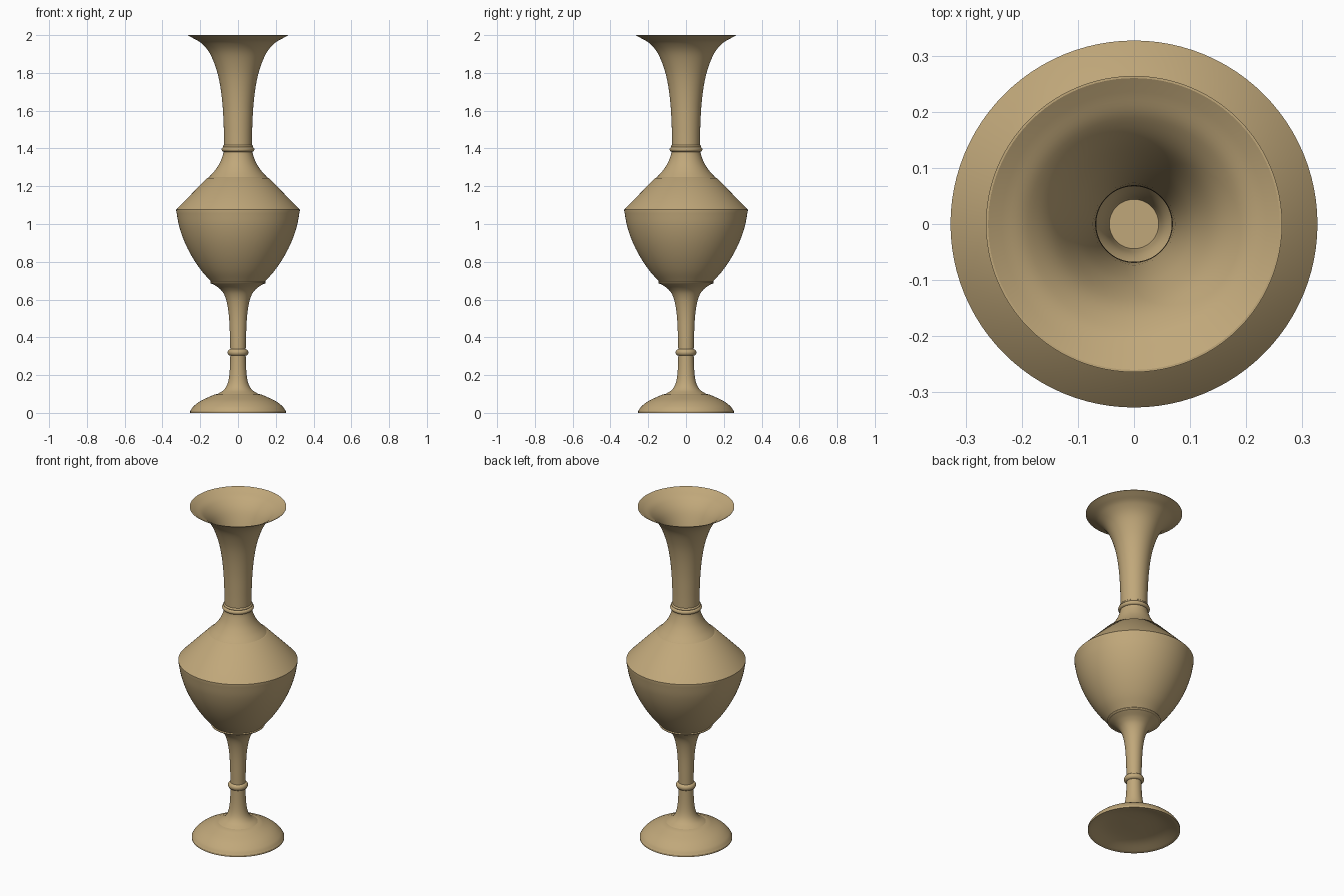
import bpy
import bmesh
import math
from mathutils import Vector

cube = bpy.data.objects.get("Cube")
if cube:
    bpy.data.objects.remove(cube, do_unlink=True)

SEGMENTS = 96
WALL = 0.006

clay = bpy.data.materials.new("tan_clay")
clay.use_nodes = True
TAN = (0.53, 0.39, 0.195, 1)
clay.diffuse_color = TAN
clay.node_tree.nodes["Principled BSDF"].inputs["Base Color"].default_value = TAN


def smooth(points, steps=6):
    """Pass a rounded curve through (radius, height) points."""
    p = [Vector(q) for q in points]
    p = [2 * p[0] - p[1]] + p + [2 * p[-1] - p[-2]]
    out = []
    for a, b, c, d in zip(p, p[1:], p[2:], p[3:]):
        for i in range(steps):
            t = i / steps
            out.append((2 * b + (c - a) * t + (2 * a - 5 * b + 4 * c - d) * t ** 2
                        + (3 * b - a - 3 * c + d) * t ** 3) / 2)
    return [tuple(v) for v in out] + [tuple(points[-1])]


def lathe(name, profile):
    """Spin a profile, listed bottom to top for an outer face, around z."""
    bm = bmesh.new()
    rings = []
    for r, z in profile:
        if r < 1e-6:
            rings.append([bm.verts.new((0, 0, z))] * SEGMENTS)
        else:
            angles = [math.tau * i / SEGMENTS for i in range(SEGMENTS)]
            rings.append([bm.verts.new((r * math.cos(a), r * math.sin(a), z)) for a in angles])
    for low, high in zip(rings, rings[1:]):
        for i in range(SEGMENTS):
            j = (i + 1) % SEGMENTS
            bm.faces.new(list(dict.fromkeys((low[i], low[j], high[j], high[i]))))
    mesh = bpy.data.meshes.new(name)
    bm.to_mesh(mesh)
    bm.free()
    mesh.materials.append(clay)
    obj = bpy.data.objects.new(name, mesh)
    bpy.context.collection.objects.link(obj)
    bpy.ops.object.select_all(action="DESELECT")
    obj.select_set(True)
    bpy.context.view_layer.objects.active = obj
    bpy.ops.object.shade_smooth_by_angle(angle=math.radians(30))
    return obj


def bead(name, r, z, width, height):
    """Rounded ring wrapped around a stem of radius r."""
    arc = [math.pi * (i / 10 - 0.5) for i in range(11)]
    lathe(name, [(r + width * math.cos(a), z + height / 2 * math.sin(a)) for a in arc])


# Foot: hollowed underside, thin rim, domed top with a small step
underside = smooth([(0, 0.035), (0.1, 0.033), (0.17, 0.024), (0.245, 0)])
dome = smooth([(0.253, 0.01), (0.235, 0.035), (0.195, 0.065), (0.125, 0.097)])
lathe("foot", underside + [(0.253, 0)] + dome + [(0.108, 0.1)])

# Stem: flares into the foot and into the bowl
lathe("stem", smooth([(0.108, 0.1), (0.075, 0.122), (0.055, 0.155), (0.045, 0.21),
                      (0.041, 0.3), (0.042, 0.38), (0.047, 0.5), (0.058, 0.58),
                      (0.075, 0.63), (0.1, 0.66), (0.138, 0.685)]))
bead("stem_bead", 0.04, 0.32, 0.015, 0.035)
bead("bowl_base_bead", 0.135, 0.69, 0.012, 0.014)

# Bowl and shoulder with a sharp widest edge
bowl = smooth([(0.14, 0.692), (0.195, 0.755), (0.245, 0.83), (0.285, 0.91),
               (0.312, 0.99), (0.327, 1.07)])
shoulder = [(0.327, 1.076), (0.164, 1.243)]
throat = smooth([(0.157, 1.245), (0.125, 1.28), (0.098, 1.32), (0.08, 1.365), (0.074, 1.4)])
lathe("bowl", bowl + shoulder + throat)

# Collar between bowl and neck
bead("collar", 0.073, 1.395, 0.014, 0.026)
bead("collar_top", 0.072, 1.412, 0.008, 0.014)

# Trumpet neck and lip
neck = smooth([(0.073, 1.4), (0.075, 1.5), (0.081, 1.62), (0.094, 1.73), (0.115, 1.82),
               (0.15, 1.905), (0.195, 1.958), (0.242, 1.986)])
lathe("neck", neck + [(0.264, 1.998), (0.264, 2.0), (0.26, 2.0)])

# Lining: the inside wall, from the lip down to a small floor in the stem
inner_stem = smooth([(0.044, 0.52), (0.056, 0.6), (0.09, 0.66), (0.13, 0.692)])
wall = inner_stem + [(r - WALL, z) for r, z in bowl[3:] + shoulder + throat + neck[1:]]
lathe("lining", ([(0, 0.52)] + wall + [(0.26, 2.0)])[::-1])
